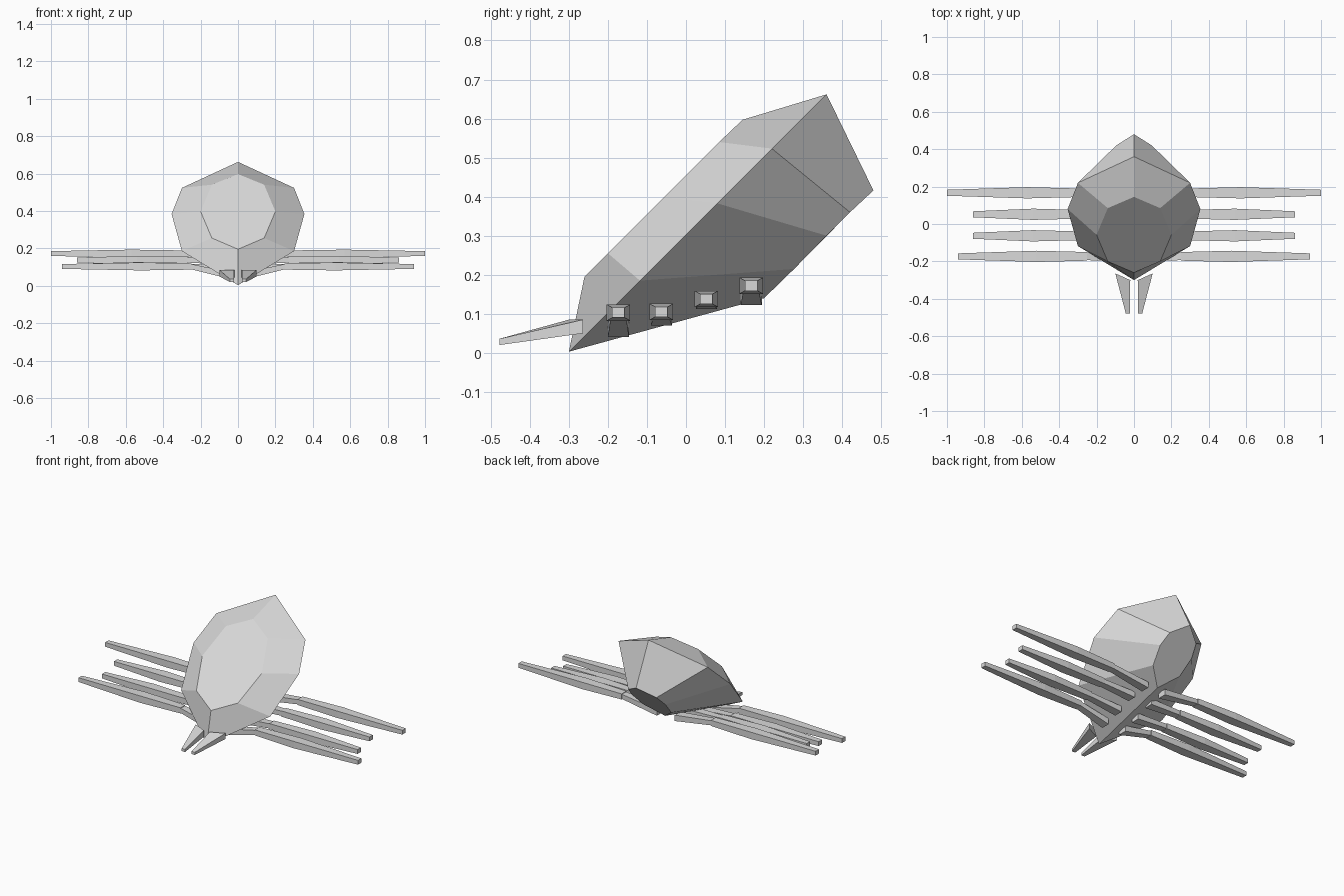
import bpy, bmesh

if "Cube" in bpy.data.objects:
    bpy.data.objects.remove(bpy.data.objects["Cube"])

grey = bpy.data.materials.new("light grey")
grey.diffuse_color = (0.7, 0.7, 0.7, 1)
grey.use_nodes = True
grey.node_tree.nodes["Principled BSDF"].inputs["Base Color"].default_value = grey.diffuse_color


def loft(name, rings):
    """Closed solid through rings of equal point count, flat end caps."""
    bm = bmesh.new()
    loops = [[bm.verts.new(p) for p in ring] for ring in rings]
    n = len(loops[0])
    for a, b in zip(loops, loops[1:]):
        for i in range(n):
            j = (i + 1) % n
            bm.faces.new((a[i], a[j], b[j], b[i]))
    bm.faces.new(loops[0][::-1])
    bm.faces.new(loops[-1])
    bmesh.ops.recalc_face_normals(bm, faces=bm.faces)
    me = bpy.data.meshes.new(name)
    bm.to_mesh(me)
    bm.free()
    me.materials.append(grey)
    ob = bpy.data.objects.new(name, me)
    bpy.context.collection.objects.link(ob)
    return ob


def octagon(half):
    """Mirror five points (bottom to top) into an eight-sided ring."""
    return half + [(-x, y, z) for x, y, z in half[3:0:-1]]


def box_ring(s, x, y, z, hy, hz):
    """Rectangle across the x axis on side s."""
    return [(s * x, y + a * hy, z + b * hz)
            for a, b in ((-1, -1), (1, -1), (1, 1), (-1, 1))]


# Faceted body: front plate, wide rim, small rear plate
front = octagon([(0, -0.26, 0.195), (0.14, -0.2, 0.255), (0.2, -0.058, 0.397),
                 (0.14, 0.085, 0.54), (0, 0.145, 0.597)])
rim = octagon([(0, -0.3, 0.003), (0.3, -0.118, 0.185), (0.355, 0.08, 0.383),
               (0.3, 0.22, 0.523), (0, 0.36, 0.662)])
rear = octagon([(0, 0.2, 0.14), (0.095, 0.277, 0.215), (0.113, 0.36, 0.3),
                (0.095, 0.42, 0.36), (0, 0.48, 0.416)])
loft("body", [front, rim, rear])

# Legs: y, z, knee x, tip x, stub bottom z
legs = [(-0.173, 0.103, 0.25, 0.94, 0.04),
        (-0.063, 0.105, 0.27, 0.86, 0.07),
        (0.052, 0.138, 0.27, 0.86, 0.112),
        (0.167, 0.172, 0.30, 1.00, 0.122)]

for s, side in ((1, "right"), (-1, "left")):
    for i, (y, z, knee, tip, zb) in enumerate(legs, 1):
        loft(f"leg_{i}_{side}", [
            box_ring(s, knee, y, z, 0.023, 0.017),
            box_ring(s, knee + 0.27, y, z, 0.03, 0.021),
            box_ring(s, tip, y, z, 0.016, 0.013)])
        # Short stub between body and leg
        loft(f"leg_stub_{i}_{side}", [
            box_ring(s, 0.06, y, zb + 0.018, 0.027, 0.018),
            box_ring(s, knee + 0.005, y, z, 0.02, 0.014)])

    # Tapered fang leaning on the lower rim
    loft(f"fang_{side}", [
        [(s * 0.02, -0.3, 0.045), (s * 0.1, -0.264, 0.05),
         (s * 0.1, -0.264, 0.085), (s * 0.02, -0.3, 0.085)],
        [(s * 0.022, -0.478, 0.02), (s * 0.044, -0.478, 0.02),
         (s * 0.044, -0.478, 0.036), (s * 0.022, -0.478, 0.036)]])
